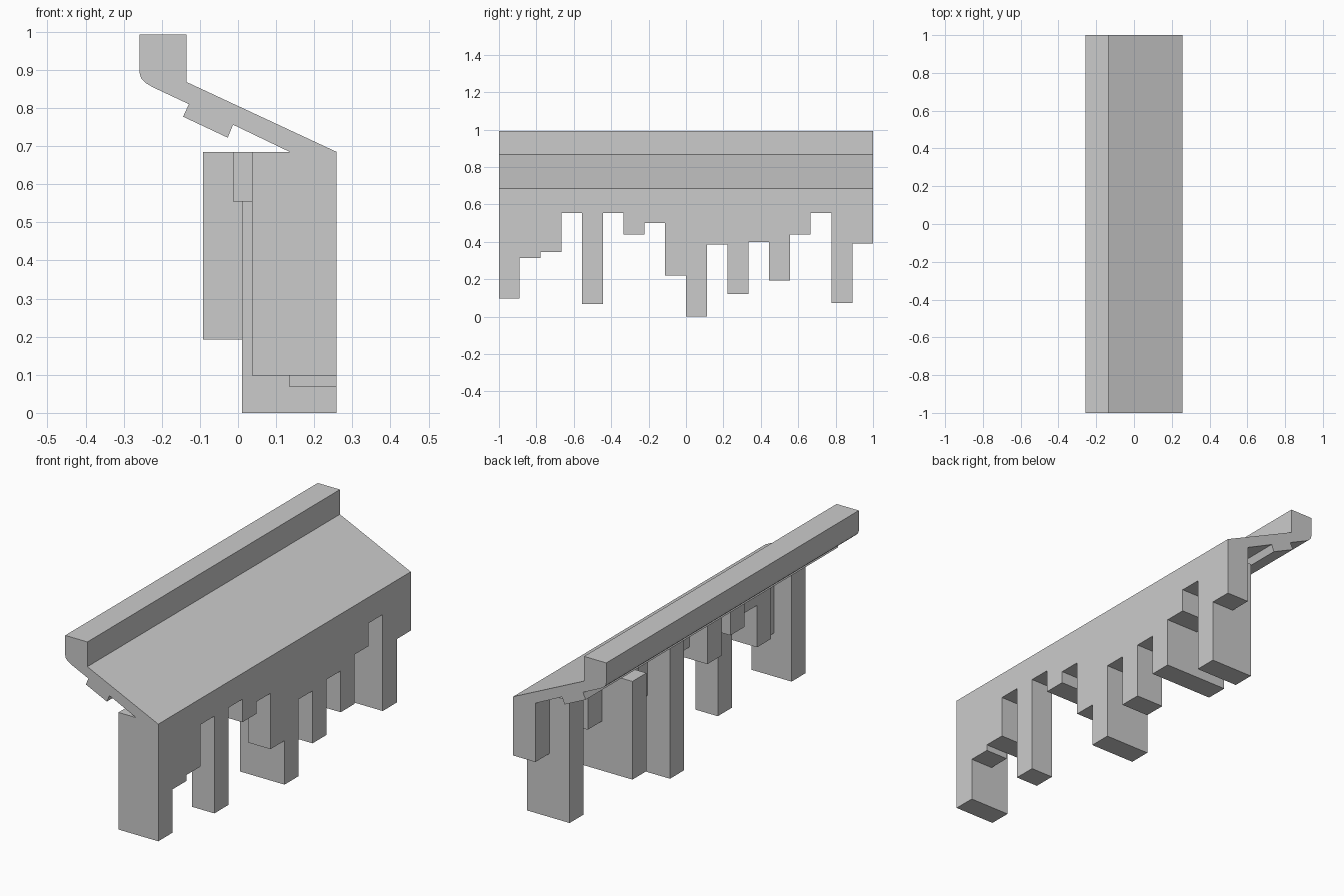
import bpy, bmesh

if "Cube" in bpy.data.objects:
    bpy.data.objects.remove(bpy.data.objects["Cube"])

FACE_X, TOP, JOINT_X = 0.258, 0.685, 0.135


def finish(name, bm):
    bmesh.ops.remove_doubles(bm, verts=bm.verts, dist=1e-5)
    bmesh.ops.recalc_face_normals(bm, faces=bm.faces)
    bmesh.ops.dissolve_limit(bm, angle_limit=0.01, verts=bm.verts, edges=bm.edges)
    mesh = bpy.data.meshes.new(name)
    bm.to_mesh(mesh)
    bm.free()
    obj = bpy.data.objects.new(name, mesh)
    bpy.context.collection.objects.link(obj)
    return obj


# Sloping ledge with raised rear lip: one profile extruded along y,
# left open underneath where the hanging blocks join it
profile = [(JOINT_X, TOP), (-0.013, 0.756), (-0.027, 0.722), (-0.144, 0.777),
           (-0.129, 0.810), (-0.225, 0.855), (-0.243, 0.866), (-0.254, 0.877),
           (-0.258, 0.891), (-0.258, 0.992), (-0.135, 0.992), (-0.135, 0.868),
           (FACE_X, TOP)]
bm = bmesh.new()
front = [bm.verts.new((x, -1, z)) for x, z in profile]
back = [bm.verts.new((x, 1, z)) for x, z in profile]
bm.faces.new(front)
bm.faces.new(back[::-1])
for i in range(len(profile) - 1):
    bm.faces.new((front[i], back[i], back[i + 1], front[i + 1]))
finish("sloping_ledge", bm)

# Hanging blocks, from y = -1 to y = 1: (rear x, bottom z)
blocks = [(0.037, 0.098), (0.135, 0.315), (0.073, 0.345), (0.073, 0.555),
          (0.135, 0.068), (-0.013, 0.555), (0.037, 0.440), (0.135, 0.500),
          (0.135, 0.220), (0.011, 0.0), (0.135, 0.385), (0.105, 0.122),
          (0.073, 0.400), (-0.092, 0.193), (0.078, 0.440), (0.135, 0.555),
          (0.023, 0.072), (0.135, 0.390)]
xs = sorted({x for x, _ in blocks} | {JOINT_X, FACE_X})
zs = sorted({z for _, z in blocks} | {TOP})
ys = [-1 + 2 * i / len(blocks) for i in range(len(blocks) + 1)]


def filled(i, j, k):
    if not (0 <= i < len(xs) - 1 and 0 <= j < len(blocks) and 0 <= k < len(zs) - 1):
        # the ledge itself covers the top along the joint
        return k == len(zs) - 1 and xs[i] >= JOINT_X
    return xs[i] >= blocks[j][0] and zs[k] >= blocks[j][1]


# Outer skin only, so neighbouring blocks share one continuous solid
bm = bmesh.new()
axes = (xs, ys, zs)
for i in range(len(xs) - 1):
    for j in range(len(blocks)):
        for k in range(len(zs) - 1):
            if not filled(i, j, k):
                continue
            for axis in range(3):
                u, v = (axis + 1) % 3, (axis + 2) % 3
                for side in (0, 1):
                    near = [i, j, k]
                    near[axis] += 2 * side - 1
                    if filled(*near):
                        continue
                    corners = []
                    for du, dv in ((0, 0), (1, 0), (1, 1), (0, 1)):
                        idx = [i, j, k]
                        idx[axis] += side
                        idx[u] += du
                        idx[v] += dv
                        corners.append(bm.verts.new([axes[a][idx[a]] for a in range(3)]))
                    bm.faces.new(corners if side else corners[::-1])
finish("hanging_blocks", bm)
